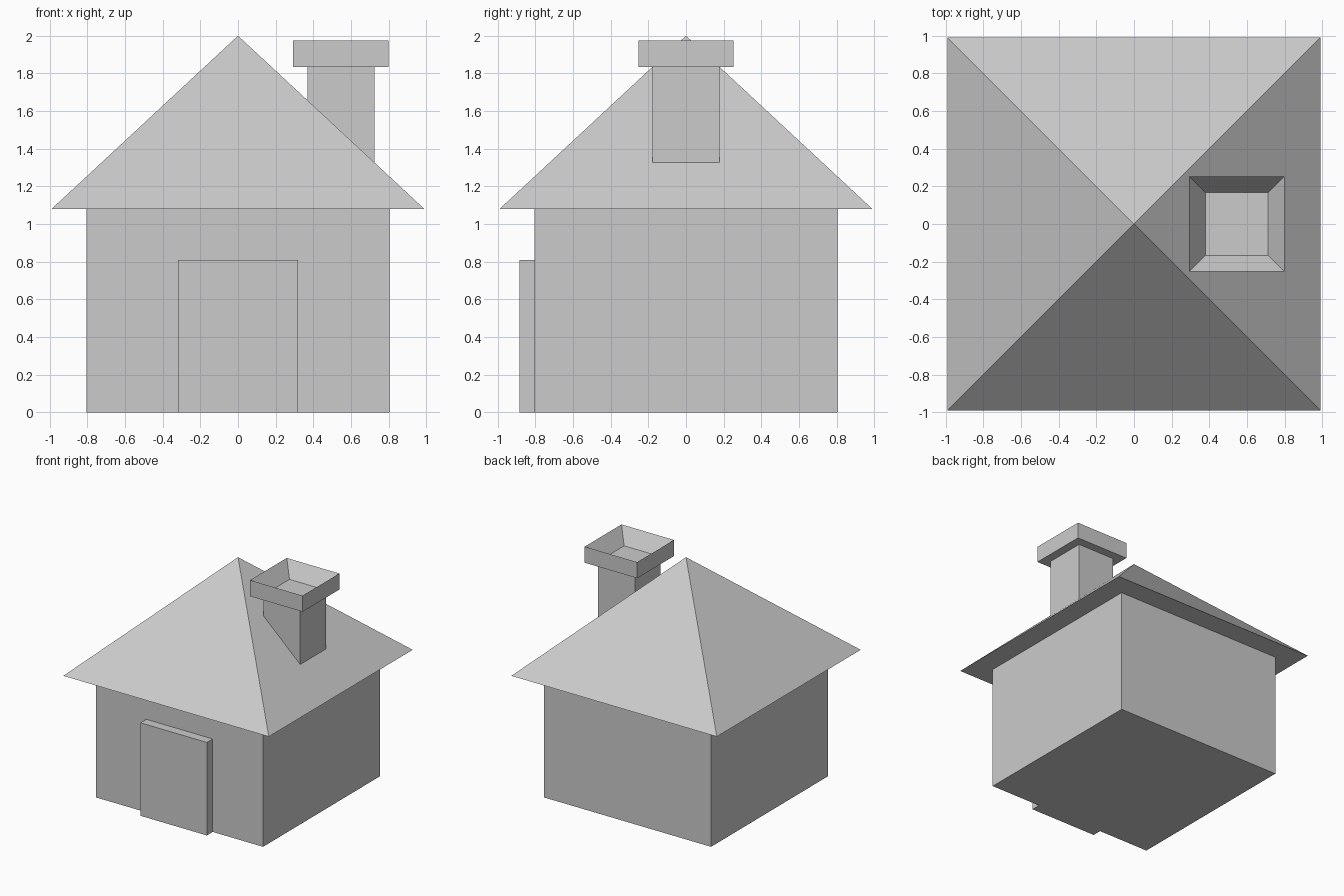
import bpy
import bmesh
from mathutils import Matrix, Vector

default_cube = bpy.data.objects.get("Cube")
if default_cube:
    bpy.data.objects.remove(default_cube, do_unlink=True)

# Single plain grey for the whole house
grey = bpy.data.materials.new("plain grey")
grey.use_nodes = True
colour = (0.6, 0.6, 0.6, 1)
grey.diffuse_color = colour
grey.node_tree.nodes["Principled BSDF"].inputs["Base Color"].default_value = colour


def finish(name, bm):
    bmesh.ops.recalc_face_normals(bm, faces=bm.faces)
    mesh = bpy.data.meshes.new(name)
    bm.to_mesh(mesh)
    bm.free()
    mesh.materials.append(grey)
    obj = bpy.data.objects.new(name, mesh)
    bpy.context.collection.objects.link(obj)
    return obj


def box_mesh(low, high):
    low, high = Vector(low), Vector(high)
    bm = bmesh.new()
    matrix = Matrix.Translation((low + high) / 2) @ Matrix.Diagonal((*(high - low), 1))
    bmesh.ops.create_cube(bm, size=1, matrix=matrix)
    return bm


# Walls and door slab
wall = 0.805
eaves = 1.08
finish("walls", box_mesh((-wall, -wall, 0), (wall, wall, eaves)))
finish("door", box_mesh((-0.32, -0.885, 0), (0.32, -wall, 0.81)))

# Pyramid roof with a closed flat underside
reach = 0.99
bm = bmesh.new()
base = [bm.verts.new((x * reach, y * reach, eaves))
        for x, y in ((-1, -1), (1, -1), (1, 1), (-1, 1))]
apex = bm.verts.new((0, 0, 2))
bm.faces.new(base)
for i, corner in enumerate(base):
    bm.faces.new((corner, base[(i + 1) % 4], apex))
finish("roof", bm)

# Chimney stack, sunk into the roof slope
centre = 0.546
stack, cap = 0.178, 0.253
stack_top, cap_top = 1.835, 1.975
finish("chimney_stack", box_mesh((centre - stack, -stack, 1.2),
                                 (centre + stack, stack, stack_top)))

# Chimney cap with a square flue inset and pushed down
bm = box_mesh((centre - cap, -cap, stack_top), (centre + cap, cap, cap_top))
bm.normal_update()
top = max(bm.faces, key=lambda f: f.calc_center_median().z)
bmesh.ops.inset_region(bm, faces=[top], thickness=cap - 0.13)
bmesh.ops.translate(bm, verts=top.verts, vec=(0, 0, 0.01 + stack_top - cap_top))
finish("chimney_cap", bm)
